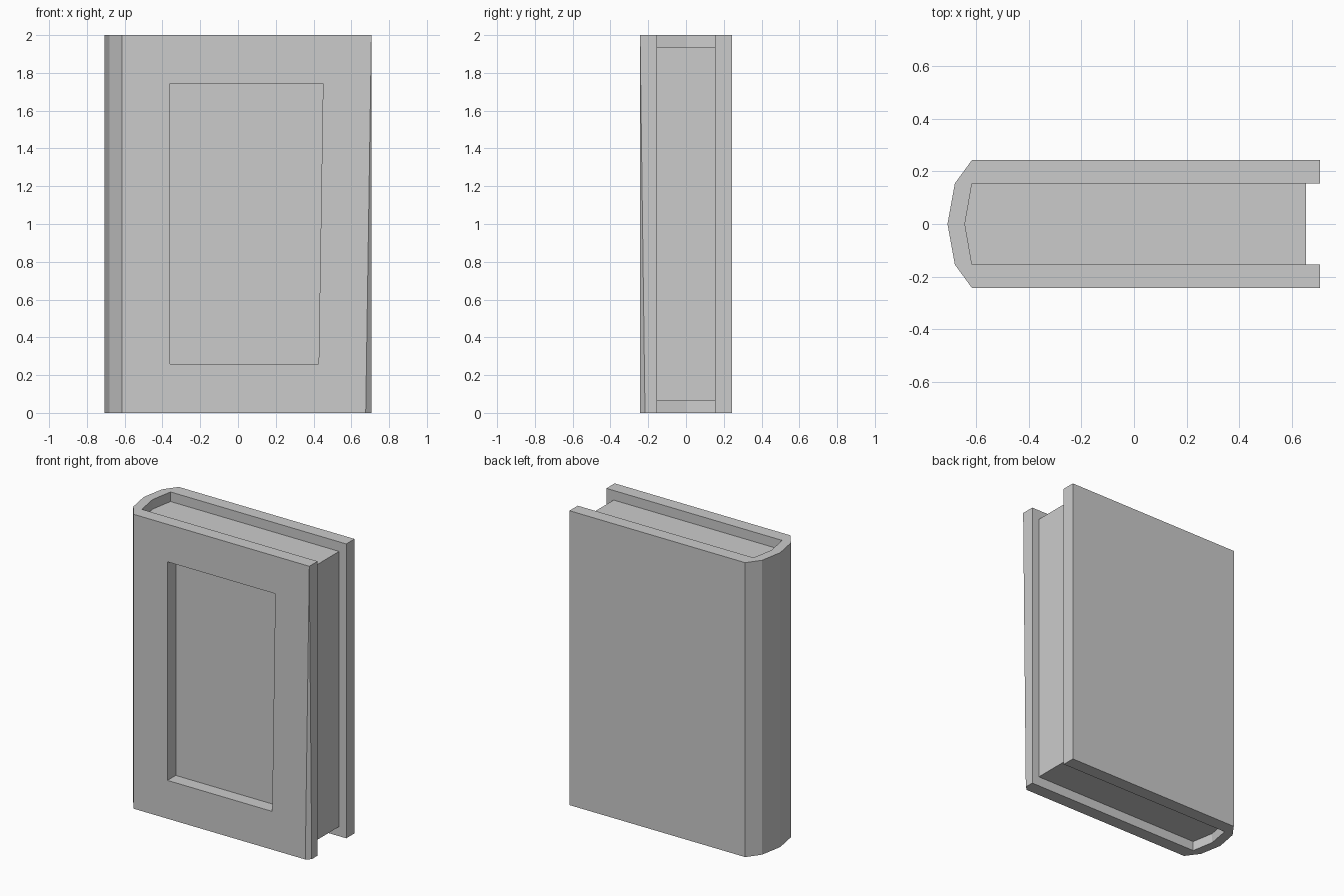
import bpy
import bmesh
from mathutils import Vector

cube = bpy.data.objects.get("Cube")
if cube:
    bpy.data.objects.remove(cube, do_unlink=True)

grey = bpy.data.materials.new("plain_grey")
grey.use_nodes = True
colour = (0.6, 0.6, 0.6, 1)
grey.diffuse_color = colour
grey.node_tree.nodes["Principled BSDF"].inputs["Base Color"].default_value = colour

HEIGHT = 2.0
EDGE = 0.706      # open edge of the covers
OUT, IN = 0.243, 0.154   # outer and inner faces of the covers
HINGE = -0.615    # where the covers meet the spine


def prism(name, points, direction, chamfer=None):
    """Extrude a closed outline; optionally slice it with a (point, normal) plane."""
    bm = bmesh.new()
    face = bm.faces.new([bm.verts.new(p) for p in points])
    new = bmesh.ops.extrude_face_region(bm, geom=[face])["geom"]
    bmesh.ops.translate(bm, vec=direction,
                        verts=[v for v in new if isinstance(v, bmesh.types.BMVert)])
    bmesh.ops.recalc_face_normals(bm, faces=bm.faces)
    if chamfer:
        bmesh.ops.bisect_plane(bm, geom=bm.verts[:] + bm.edges[:] + bm.faces[:], dist=1e-5,
                               plane_co=chamfer[0], plane_no=chamfer[1], clear_outer=True)
        bmesh.ops.holes_fill(bm, edges=[e for e in bm.edges if e.is_boundary], sides=0)
        bmesh.ops.recalc_face_normals(bm, faces=bm.faces)
    mesh = bpy.data.meshes.new(name)
    bm.to_mesh(mesh)
    bm.free()
    mesh.materials.append(grey)
    obj = bpy.data.objects.new(name, mesh)
    bpy.context.collection.objects.link(obj)
    return obj


# Covers and spine: one C-shaped outline, with a worn lower front corner
outer = [(EDGE, -OUT), (HINGE, -OUT), (-0.68, -IN), (-0.708, 0),
         (-0.68, IN), (HINGE, OUT), (EDGE, OUT)]
inner = [(EDGE, IN), (HINGE, IN), (-0.642, 0), (HINGE, -IN), (EDGE, -IN)]
top = Vector((EDGE, -OUT, HEIGHT))
side = Vector((EDGE, -OUT + 0.026, 0))
front = Vector((EDGE - 0.03, -OUT, 0))
normal = (side - top).cross(front - top).normalized()
if normal.x < 0:
    normal.negate()
cover = prism("cover", [(x, y, 0) for x, y in outer + inner], (0, 0, HEIGHT),
              chamfer=(top, normal))

# Window cut through the front cover, narrowing slightly downward
window = [(-0.36, 0.26), (0.427, 0.26), (0.45, 1.745), (-0.36, 1.745)]
cutter = prism("window_cutter", [(x, -0.4, z) for x, z in window], (0, 0.3, 0))
cutter.hide_render = True
cut = cover.modifiers.new("window", "BOOLEAN")
cut.operation = "DIFFERENCE"
cut.solver = "EXACT"
cut.object = cutter
bpy.context.view_layer.objects.active = cover
bpy.ops.object.modifier_apply(modifier=cut.name)
bpy.data.objects.remove(cutter, do_unlink=True)

# Page block, fitted against the spine and set in from the other three edges
pages = [(0.652, -IN), (0.652, IN), (HINGE, IN), (-0.642, 0), (HINGE, -IN)]
prism("pages", [(x, y, 0.065) for x, y in pages], (0, 0, 1.87))
